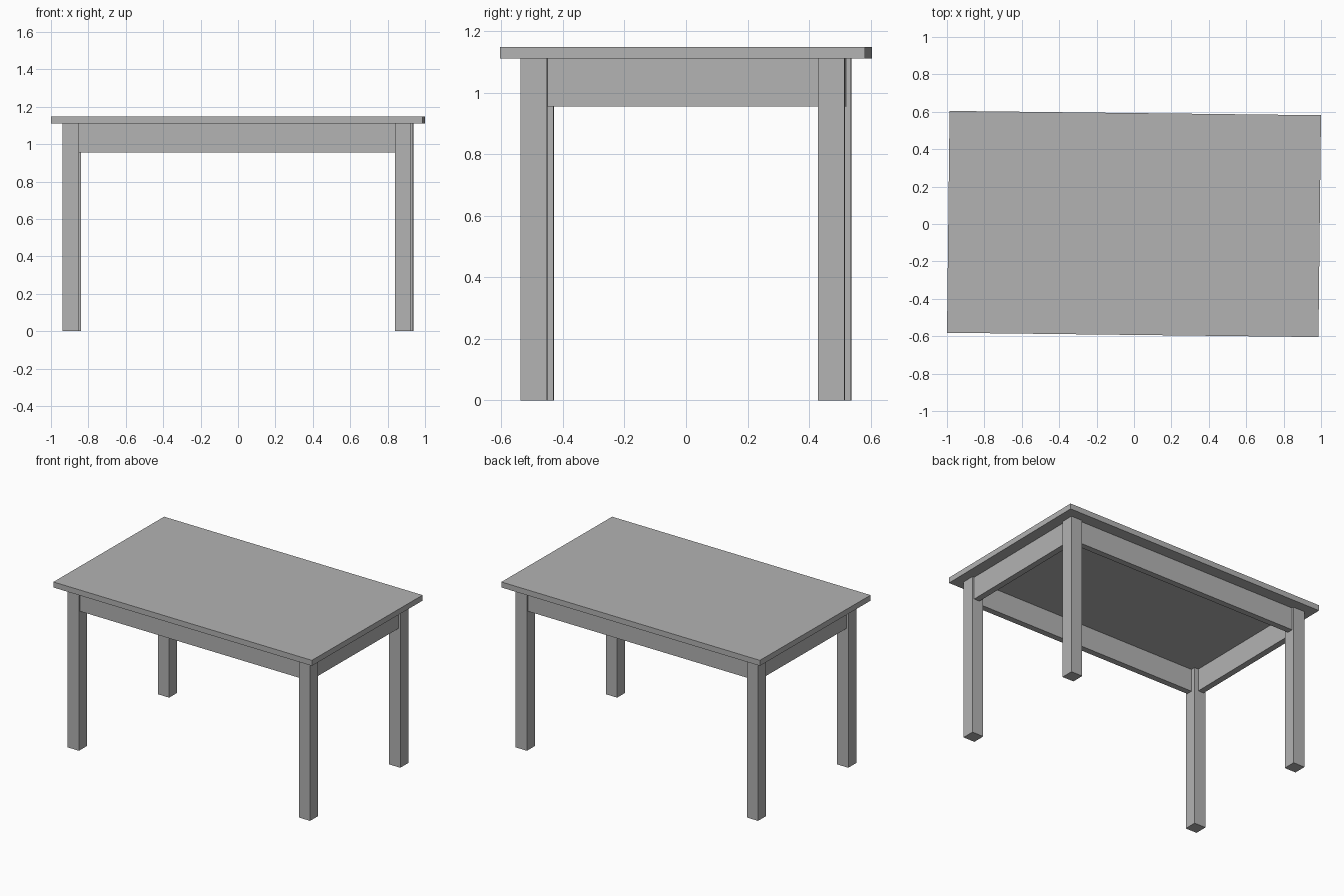
import bpy
from mathutils import Matrix

# Remove the default cube
cube = bpy.data.objects.get("Cube")
if cube:
    bpy.data.objects.remove(cube)

# Plain grey material
GREY = (0.45, 0.45, 0.45, 1)
grey = bpy.data.materials.new("plain grey")
grey.use_nodes = True
grey.diffuse_color = GREY
grey.node_tree.nodes["Principled BSDF"].inputs["Base Color"].default_value = GREY

# The whole table is turned slightly about the vertical axis
TURN = Matrix.Rotation(-0.0116, 4, "Z")

LEG_X, LEG_Y = 0.931, 0.526      # outer faces of the legs
LEG = 0.086                      # leg width
INSET, BOARD = 0.014, 0.042      # apron setback and thickness
UNDER, TOP, APRON = 1.11, 1.148, 0.955


def box(name, x0, x1, y0, y1, z0, z1):
    bpy.ops.mesh.primitive_cube_add(size=1)
    ob = bpy.context.object
    ob.name = name
    centre = Matrix.Translation(((x0 + x1) / 2, (y0 + y1) / 2, (z0 + z1) / 2))
    size = Matrix.Diagonal((abs(x1 - x0), abs(y1 - y0), z1 - z0, 1))
    ob.data.transform(TURN @ centre @ size)
    ob.data.materials.append(grey)
    return ob


# Table top
box("table_top", -0.993, 0.993, -0.593, 0.593, UNDER, TOP)

# Legs
for sx, side in ((-1, "right"), (1, "left")):
    for sy, end in ((-1, "front"), (1, "back")):
        box(f"{end}_{side}_leg", sx * LEG_X, sx * (LEG_X - LEG),
            sy * LEG_Y, sy * (LEG_Y - LEG), 0, UNDER)

# Aprons between the legs
in_x, in_y = LEG_X - LEG, LEG_Y - LEG
for s, end, side in ((-1, "front", "right"), (1, "back", "left")):
    y, x = s * (LEG_Y - INSET), s * (LEG_X - INSET)
    box(f"{end}_apron", -in_x, in_x, y, y - s * BOARD, APRON, UNDER)
    box(f"{side}_apron", x, x - s * BOARD, -in_y, in_y, APRON, UNDER)
